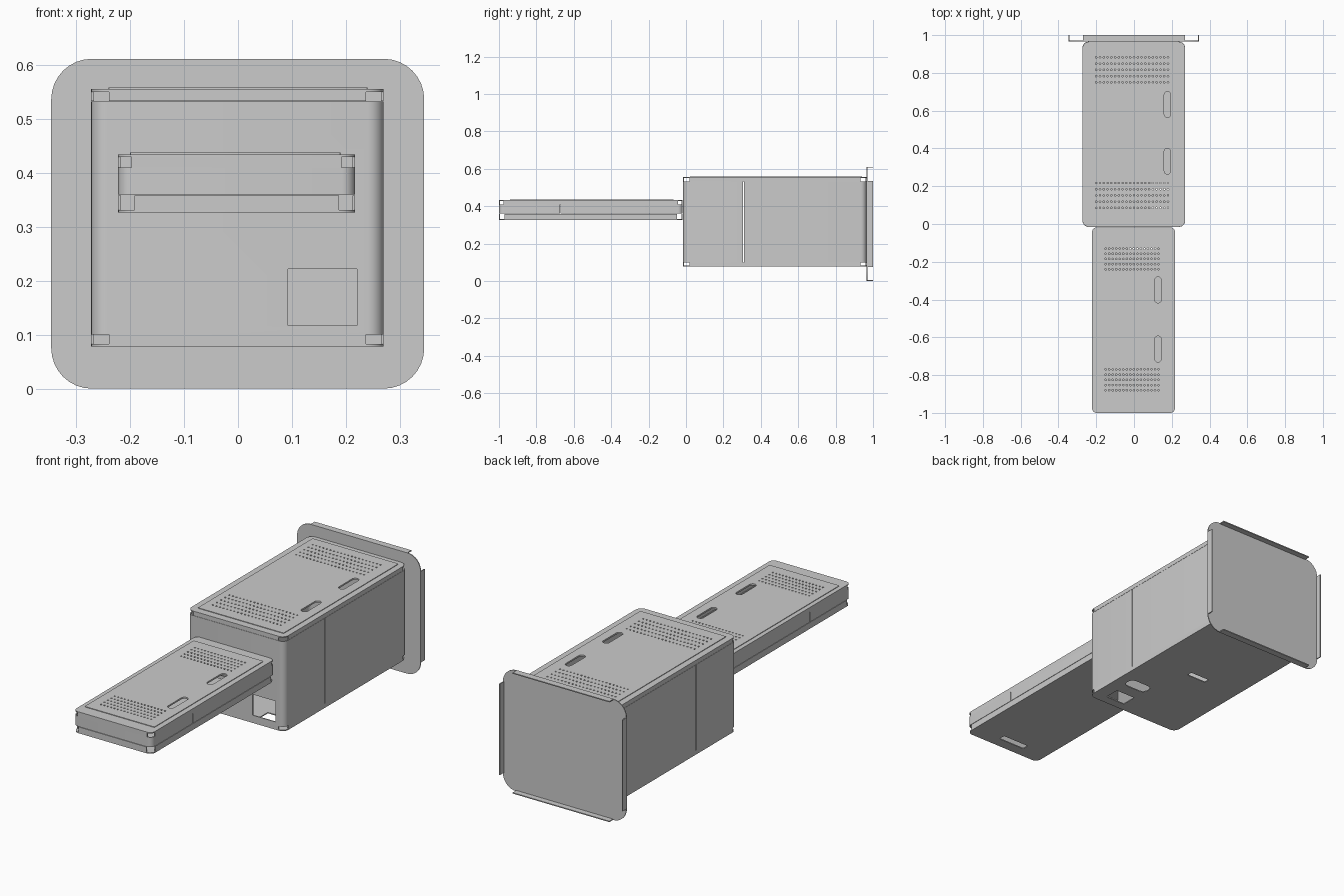
import bpy, bmesh, math
from mathutils import Matrix

if "Cube" in bpy.data.objects:
    bpy.data.objects.remove(bpy.data.objects["Cube"])

T = 0.005  # sheet thickness


def rrect(x0, x1, y0, y1, r, n=8):
    pts = []
    for cx, cy, a in ((x1 - r, y1 - r, 0), (x0 + r, y1 - r, 90), (x0 + r, y0 + r, 180), (x1 - r, y0 + r, 270)):
        for i in range(n + 1):
            t = math.radians(a + 90 * i / n)
            pts.append((cx + r * math.cos(t), cy + r * math.sin(t)))
    return pts


def dots(x0, x1, nx, rows, r=0.0045):
    out = []
    for y in rows:
        for i in range(nx):
            x = x0 + (x1 - x0) * i / (nx - 1)
            out.append([(x + r * math.cos(k * math.pi / 3), y + r * math.sin(k * math.pi / 3)) for k in range(6)])
    return out


def add(name, bm):
    bmesh.ops.recalc_face_normals(bm, faces=bm.faces)
    me = bpy.data.meshes.new(name)
    bm.to_mesh(me)
    bm.free()
    ob = bpy.data.objects.new(name, me)
    bpy.context.collection.objects.link(ob)
    return ob


def box_into(bm, x0, x1, y0, y1, z0, z1):
    m = Matrix.Translation(((x0 + x1) / 2, (y0 + y1) / 2, (z0 + z1) / 2)) @ Matrix.Diagonal((x1 - x0, y1 - y0, z1 - z0, 1))
    bmesh.ops.create_cube(bm, size=1, matrix=m)


def sheet_into(bm, outlines, z0, z1):
    """Filled flat outline with holes, extruded from z0 to z1."""
    cu = bpy.data.curves.new("profile", 'CURVE')
    cu.dimensions, cu.fill_mode, cu.extrude = '2D', 'BOTH', (z1 - z0) / 2
    for pts in outlines:
        s = cu.splines.new('POLY')
        s.points.add(len(pts) - 1)
        for p, (x, y) in zip(s.points, pts):
            p.co = (x, y, 0, 1)
        s.use_cyclic_u = True
    ob = bpy.data.objects.new("profile", cu)
    bpy.context.collection.objects.link(ob)
    bpy.context.view_layer.update()
    me = bpy.data.meshes.new_from_object(ob.evaluated_get(bpy.context.evaluated_depsgraph_get()))
    me.transform(Matrix.Translation((0, 0, (z0 + z1) / 2)))
    bm.from_mesh(me)
    bmesh.ops.remove_doubles(bm, verts=bm.verts, dist=1e-5)
    bpy.data.objects.remove(ob)
    bpy.data.curves.remove(cu)
    bpy.data.meshes.remove(me)


def tray(name, x0, x1, y0, y1, r, depth, holes, matrix):
    """Rounded plate with four folded edges, open at the corners."""
    bm = bmesh.new()
    sheet_into(bm, [rrect(x0, x1, y0, y1, r)] + holes, 0, T)
    for a in (x0, x1 - T):
        box_into(bm, a, a + T, y0 + r, y1 - r, 0, depth)
    for b in (y0, y1 - T):
        box_into(bm, x0 + r, x1 - r, b, b + T, 0, depth)
    bm.transform(matrix)
    return add(name, bm)


def wall(name, x0, x1, y0, y1, r, z0, z1, cuts):
    """Closed sheet wall, with box cuts for seams and openings."""
    bm = bmesh.new()
    sheet_into(bm, [rrect(x0, x1, y0, y1, r), rrect(x0 + T, x1 - T, y0 + T, y1 - T, r - T)], z0, z1)
    ob = add(name, bm)
    for c in cuts:
        cb = bmesh.new()
        box_into(cb, *c)
        cutter = add("cutter", cb)
        cutter.hide_render = True
        mod = ob.modifiers.new("cut", 'BOOLEAN')
        mod.operation, mod.solver, mod.object = 'DIFFERENCE', 'EXACT', cutter
        bpy.context.view_layer.objects.active = ob
        bpy.ops.object.modifier_apply(modifier=mod.name)
        bpy.data.objects.remove(cutter)


def panel(name, x0, x1, y0, y1, z, holes):
    bm = bmesh.new()
    sheet_into(bm, [rrect(x0, x1, y0, y1, 0.004, 2)] + holes, z - 0.001, z + 0.003)
    add(name, bm)


def up(z):
    return Matrix.Translation((0, 0, z))


def down(z):
    return up(z) @ Matrix.Diagonal((1, 1, -1, 1))


# main housing: perforated lid, raised panel, wall, base
holes = [rrect(0.16, 0.194, a, a + 0.137, 0.017) for a in (0.264, 0.564)]
holes += dots(-0.2, 0.18, 20, [0.085 + 0.033 * i for i in range(5)] + [0.75 + 0.033 * i for i in range(5)])
tray("housing_lid", -0.272, 0.27, -0.015, 0.965, 0.033, 0.022, holes, down(0.555))
panel("housing_lid_panel", -0.24, 0.24, 0.022, 0.94, 0.555, holes)
wall("housing_wall", -0.272, 0.27, -0.015, 0.965, 0.03, 0.1, 0.532,
     [(-1, 1, 0.306, 0.311, 0, 1), (0.093, 0.22, -0.1, 0.05, 0.117, 0.222)])
tray("housing_base", -0.272, 0.27, -0.015, 0.965, 0.033, 0.022,
     [rrect(0.09, 0.2, 0.03, 0.11, 0.004), rrect(0.085, 0.215, 0.175, 0.24, 0.03),
      rrect(-0.075, 0.035, 0.445, 0.475, 0.004)], up(0.078))

# front arm: same construction, smaller
holes = [rrect(0.11, 0.144, a, a + 0.138, 0.017) for a in (-0.418, -0.731)]
holes += dots(-0.15, 0.13, 16, [-0.24 + 0.0275 * i for i in range(5)] + [-0.88 + 0.0275 * i for i in range(5)])
tray("arm_lid", -0.222, 0.217, -1, -0.018, 0.025, 0.024, holes, down(0.434))
panel("arm_lid_panel", -0.2, 0.19, -0.94, -0.068, 0.434, holes)
wall("arm_wall", -0.222, 0.217, -1, -0.018, 0.025, 0.36, 0.41, [(-1, 1, -0.675, -0.67, 0, 1)])
tray("arm_base", -0.222, 0.217, -1, -0.018, 0.03, 0.032,
     [rrect(-0.09, 0.06, -0.945, -0.91, 0.004), rrect(-0.03, 0.12, -0.15, -0.115, 0.004)], up(0.326))

# rear mounting plate, edges folded backwards
swap = Matrix(((1, 0, 0, 0), (0, 0, 1, 0.966), (0, 1, 0, 0), (0, 0, 0, 1)))
tray("rear_plate", -0.346, 0.345, 0, 0.611, 0.075, 0.034, [], swap)

bpy.ops.object.select_all(action='SELECT')
bpy.context.view_layer.objects.active = bpy.context.selected_objects[0]
bpy.ops.object.shade_smooth_by_angle(angle=math.radians(30))
